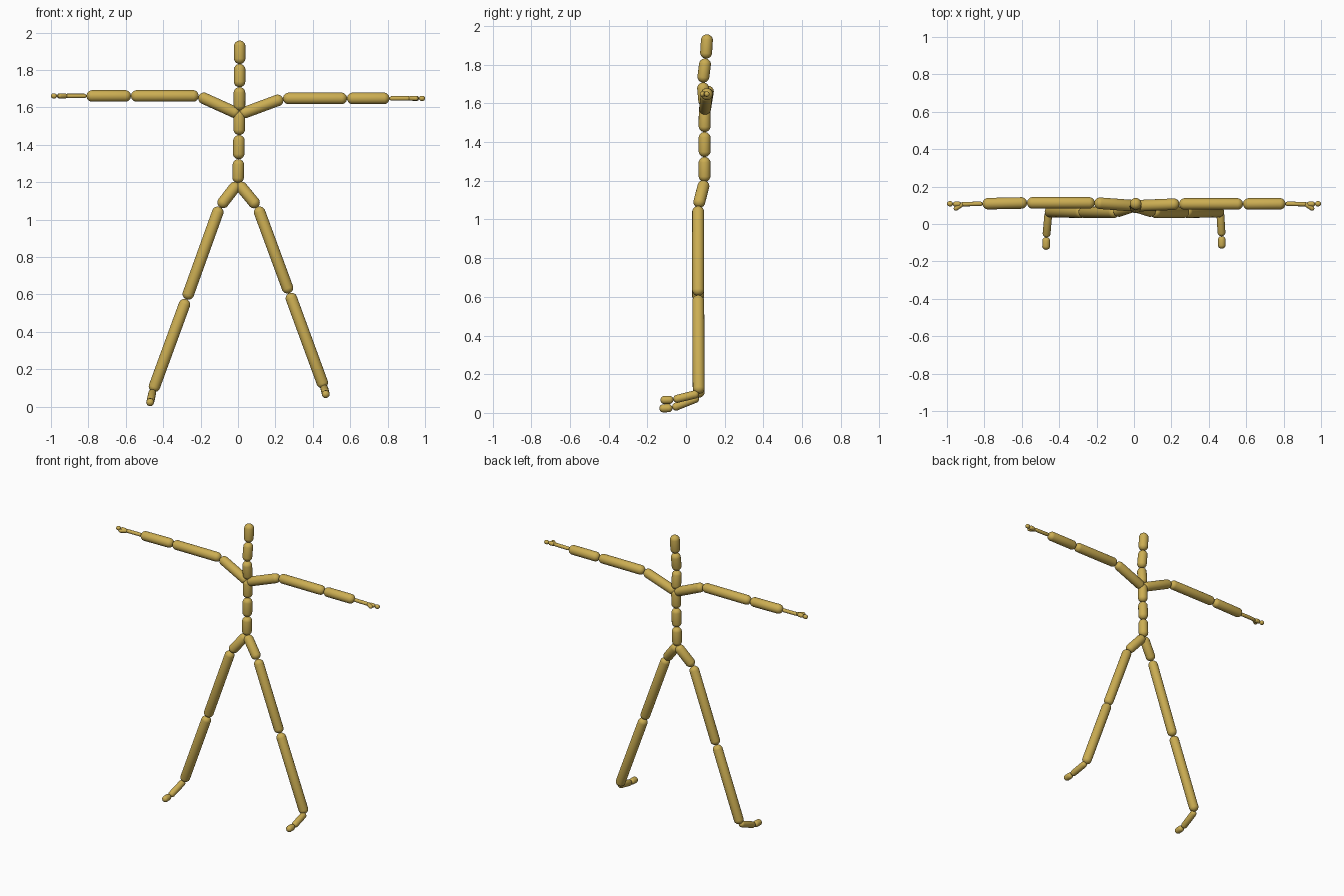
import bpy
import bmesh
from mathutils import Vector

default_cube = bpy.data.objects.get("Cube")
if default_cube:
    bpy.data.objects.remove(default_cube, do_unlink=True)

gold = bpy.data.materials.new("ochre gold")
gold.use_nodes = True
colour = (0.60, 0.42, 0.085, 1)
gold.diffuse_color = colour
gold.node_tree.nodes["Principled BSDF"].inputs["Base Color"].default_value = colour

LIMB, FOOT, PALM, FINGER = 0.031, 0.021, 0.012, 0.014


def capsule(name, start, end, radius):
    """Round-ended bone whose tips touch the two joints."""
    start, end = Vector(start), Vector(end)
    axis = end - start
    stretch = max(axis.length / 2 - radius, 0)
    bm = bmesh.new()
    bmesh.ops.create_uvsphere(bm, u_segments=24, v_segments=13, radius=radius)
    for v in bm.verts:
        v.co.z += stretch if v.co.z > 0 else -stretch
    for f in bm.faces:
        f.smooth = True
    mesh = bpy.data.meshes.new(name)
    bm.to_mesh(mesh)
    bm.free()
    mesh.materials.append(gold)
    obj = bpy.data.objects.new(name, mesh)
    obj.location = (start + end) / 2
    obj.rotation_mode = 'QUATERNION'
    obj.rotation_quaternion = axis.to_track_quat('Z', 'Y')
    bpy.context.collection.objects.link(obj)


def chain(prefix, joints, bones):
    """Bones laid end to end through a list of joints."""
    for (name, radius), a, b in zip(bones, joints, joints[1:]):
        capsule(prefix + name, a, b, radius)


# Trunk, neck and head
pelvis = (0.0, 0.096, 1.195)
chest = (0.008, 0.097, 1.582)
chain("", [pelvis, (0.003, 0.096, 1.323), (0.006, 0.096, 1.452), chest,
           (0.008, 0.086, 1.708), (0.009, 0.102, 1.832), (0.009, 0.11, 1.957)],
      [(n, LIMB) for n in ("lower_spine", "middle_spine", "upper_spine",
                           "lower_neck", "upper_neck", "head")])

# Legs
leg = [("hip", LIMB), ("thigh", LIMB), ("shin", LIMB), ("foot", FOOT), ("toe", FOOT)]
chain("right_", [pelvis, (-0.098, 0.063, 1.068), (-0.276, 0.063, 0.574),
                 (-0.457, 0.066, 0.08), (-0.469, -0.07, 0.025), (-0.47, -0.138, 0.023)], leg)
chain("left_", [pelvis, (0.105, 0.063, 1.068), (0.275, 0.063, 0.607),
                (0.461, 0.066, 0.10), (0.469, -0.065, 0.068), (0.469, -0.132, 0.066)], leg)

# Arms, hands and thumbs
arm = [("collarbone", LIMB), ("upper_arm", LIMB), ("forearm", LIMB),
       ("palm", PALM), ("finger", FINGER), ("fingertip", FINGER)]
for side, s, z, y, shoulder, elbow in (("right_", -1, 1.661, 0.113, 0.210, 0.572),
                                       ("left_", 1, 1.648, 0.107, 0.241, 0.583)):
    along = [(shoulder, y), (elbow, y), (0.81, 0.108), (0.924, 0.106),
             (0.968, 0.107), (1.0, 0.109)]
    root = (chest[0], chest[1], 1.562)
    chain(side, [root] + [(s * x, py, z) for x, py in along], arm)
    capsule(side + "thumb", (s * 0.912, 0.110, z), (s * 0.962, 0.077, z), FINGER * 0.9)
